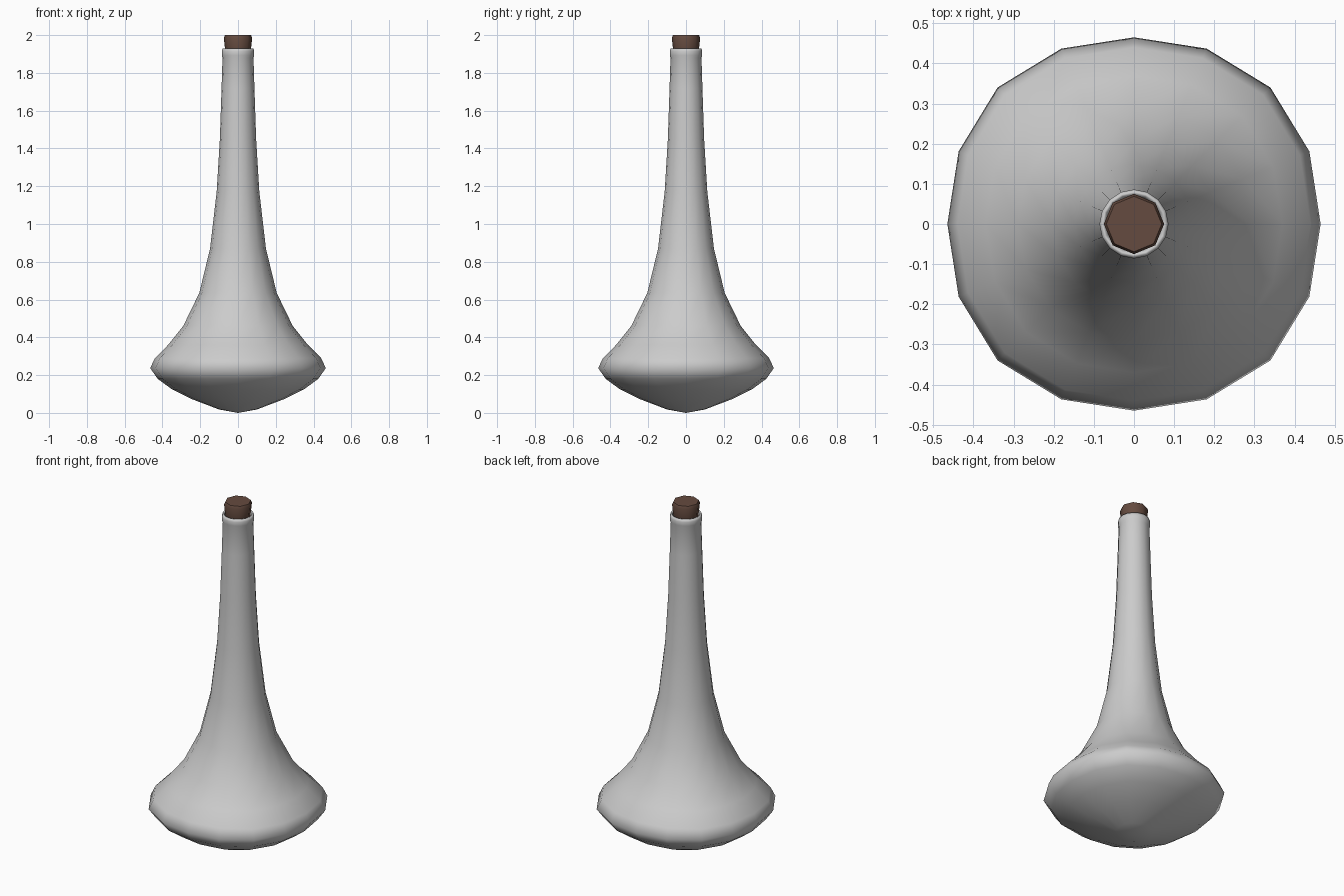
import bpy, math

if "Cube" in bpy.data.objects:
    bpy.data.objects.remove(bpy.data.objects["Cube"])


def lathe(name, profile, sides, squareness=0.0, smooth_angle=180):
    """Revolve (radius, z) points; first and last rings are closed with a pole or cap."""
    verts, faces, rings = [], [], []
    for r, z in profile:
        if r == 0:
            rings.append([len(verts)] * sides)
            verts.append((0, 0, z))
            continue
        rings.append(list(range(len(verts), len(verts) + sides)))
        for i in range(sides):
            a = 2 * math.pi * i / sides
            k = r
            if r > 0.12:
                k = r * (1 + squareness * min(1, (r - 0.12) / 0.3) * math.sin(2 * a) ** 2)
            verts.append((k * math.cos(a), k * math.sin(a), z))
    for lo, hi in zip(rings, rings[1:]):
        for i in range(sides):
            j = (i + 1) % sides
            face = list(dict.fromkeys((lo[i], lo[j], hi[j], hi[i])))
            faces.append(face)
    mesh = bpy.data.meshes.new(name)
    mesh.from_pydata(verts, [], faces)
    mesh.update()
    obj = bpy.data.objects.new(name, mesh)
    bpy.context.collection.objects.link(obj)
    bpy.ops.object.select_all(action='DESELECT')
    obj.select_set(True)
    bpy.context.view_layer.objects.active = obj
    bpy.ops.object.shade_smooth_by_angle(angle=math.radians(smooth_angle))
    return obj


# Flask: rounded base, wide belly, long tapering neck and a rolled lip
flask_profile = [
    (0, 0.0), (0.10, 0.018), (0.245, 0.073), (0.35, 0.125), (0.425, 0.18),
    (0.465, 0.237), (0.44, 0.29), (0.37, 0.36), (0.29, 0.46), (0.205, 0.635),
    (0.148, 0.87), (0.113, 1.17), (0.096, 1.45), (0.087, 1.72), (0.082, 1.88),
    (0.086, 1.893), (0.086, 1.915), (0.081, 1.93), (0.074, 1.928),
    (0.069, 1.91), (0.067, 1.87),
]
lathe("flask", flask_profile, 16, squareness=0.034)

# Cork stopper: eight-sided, slightly flared, softened top edge
cork = lathe("cork", [
    (0, 1.87), (0.063, 1.87), (0.069, 1.93), (0.075, 1.985), (0.069, 2.0), (0, 2.0),
], 8, smooth_angle=60)
brown = bpy.data.materials.new("cork_brown")
brown.diffuse_color = (0.13, 0.07, 0.05, 1)
brown.use_nodes = True
brown.node_tree.nodes["Principled BSDF"].inputs["Base Color"].default_value = brown.diffuse_color
cork.data.materials.append(brown)
